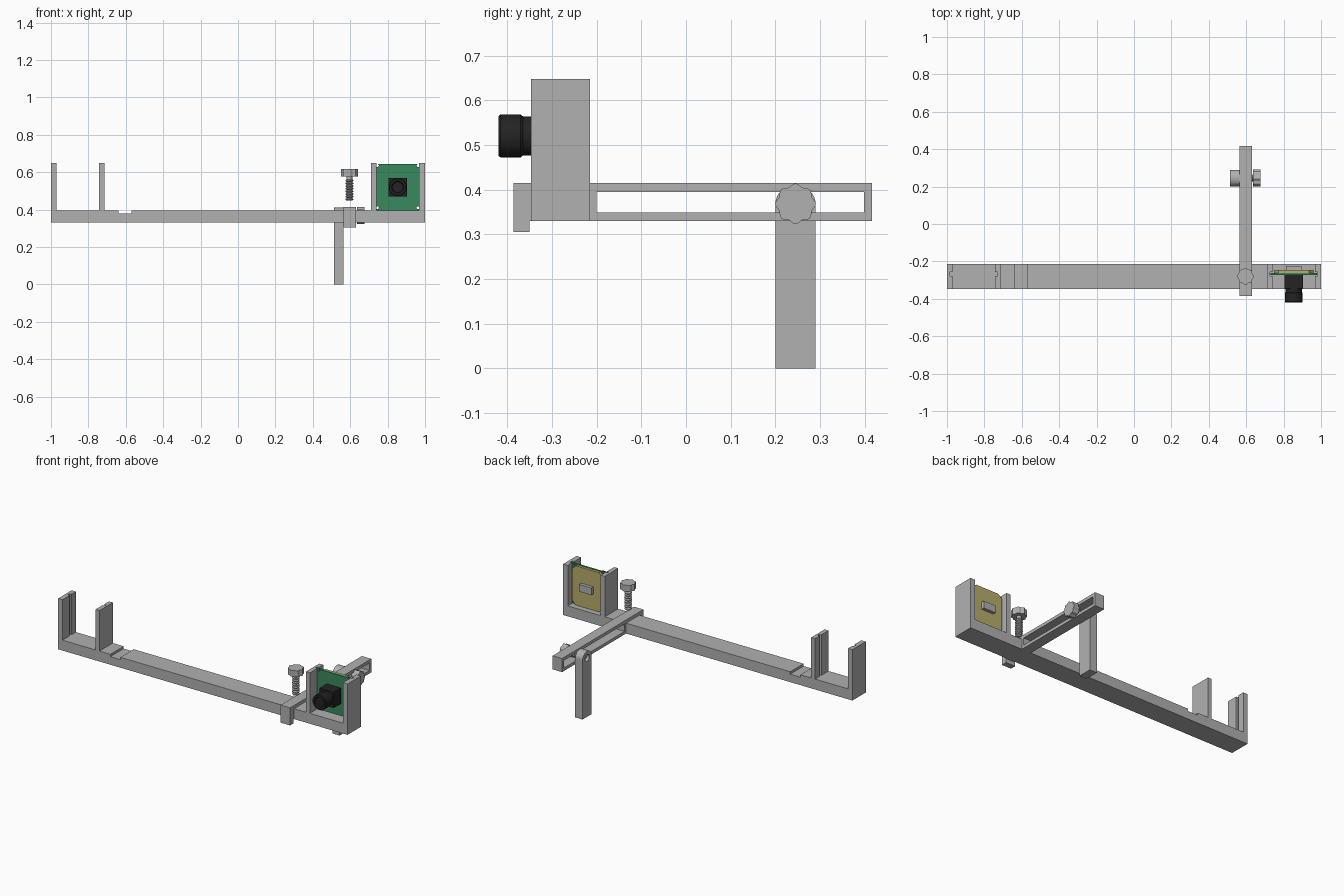
import bpy, bmesh, math
from mathutils import Vector

cube = bpy.data.objects.get("Cube")
if cube:
    bpy.data.objects.remove(cube, do_unlink=True)


def material(name, rgb):
    m = bpy.data.materials.new(name)
    m.use_nodes = True
    m.diffuse_color = (*rgb, 1)
    m.node_tree.nodes["Principled BSDF"].inputs["Base Color"].default_value = (*rgb, 1)
    return m


GREY = material("grey_plastic", (0.44, 0.44, 0.44))
GREEN = material("board_green", (0.04, 0.25, 0.11))
KHAKI = material("board_khaki", (0.48, 0.42, 0.15))
BLACK = material("lens_black", (0.017, 0.017, 0.017))


def finish(name, bm, mat):
    bmesh.ops.recalc_face_normals(bm, faces=bm.faces)
    me = bpy.data.meshes.new(name)
    bm.to_mesh(me)
    bm.free()
    me.materials.append(mat)
    ob = bpy.data.objects.new(name, me)
    bpy.context.collection.objects.link(ob)
    return ob


def place(axis, u, v, w):
    """Point (u, v) in the plane across an axis, at w along it."""
    return {"x": (w, u, v), "y": (u, w, v), "z": (u, v, w)}[axis]


def prism(name, pts, axis, lo, hi, mat=GREY):
    bm = bmesh.new()
    face = bm.faces.new([bm.verts.new(place(axis, u, v, lo)) for u, v in pts])
    new = bmesh.ops.extrude_face_region(bm, geom=[face])["geom"]
    shift = Vector(place(axis, 0, 0, hi - lo))
    bmesh.ops.translate(bm, vec=shift, verts=[g for g in new if isinstance(g, bmesh.types.BMVert)])
    if len(bm.faces) == len(pts) + 1:
        bm.faces.new([v for v in bm.verts][:len(pts)])
    return finish(name, bm, mat)


def rect(u0, u1, v0, v1, cut=0):
    if not cut:
        return [(u0, v0), (u1, v0), (u1, v1), (u0, v1)]
    return [(u0 + cut, v0), (u1 - cut, v0), (u1, v0 + cut), (u1, v1 - cut),
            (u1 - cut, v1), (u0 + cut, v1), (u0, v1 - cut), (u0, v0 + cut)]


def ring(cu, cv, radius, n=32, wave=0, lobes=8):
    out = []
    for i in range(n):
        a = math.tau * i / n
        r = radius + wave * math.cos(lobes * a)
        out.append((cu + r * math.cos(a), cv + r * math.sin(a)))
    return out


def lathe(name, profile, axis, cu, cv, mat=GREY, n=32):
    """Turn (radius, position) pairs round a line parallel to an axis."""
    bm = bmesh.new()
    rings = [[bm.verts.new(place(axis, u, v, w)) for u, v in ring(cu, cv, r, n)] for r, w in profile]
    for a, b in zip(rings, rings[1:]):
        for i in range(n):
            j = (i + 1) % n
            bm.faces.new((a[i], a[j], b[j], b[i]))
    bm.faces.new(rings[0])
    bm.faces.new(rings[-1])
    ob = finish(name, bm, mat)
    bpy.ops.object.select_all(action="DESELECT")
    ob.select_set(True)
    bpy.context.view_layer.objects.active = ob
    bpy.ops.object.shade_smooth_by_angle(angle=math.radians(30))
    return ob


def cut(target, cutter):
    mod = target.modifiers.new("cut", "BOOLEAN")
    mod.operation, mod.solver, mod.object = "DIFFERENCE", "EXACT", cutter
    dg = bpy.context.evaluated_depsgraph_get()
    me = bpy.data.meshes.new_from_object(target.evaluated_get(dg))
    target.modifiers.remove(mod)
    target.data = me
    bpy.data.objects.remove(cutter, do_unlink=True)


def thread(root, crest, start, end, turns):
    """Sawtooth profile of a threaded shank."""
    step = (end - start) / turns
    out = [(root, start)]
    for i in range(turns):
        out += [(crest, start + step * (i + 0.35)), (crest, start + step * (i + 0.65)),
                (root, start + step * (i + 1))]
    return out


# Long rail with a shallow cross notch
Y0, Y1 = -0.347, -0.215
BASE, TOP = 0.33, 0.395
prism("rail", [(-1, BASE), (1, BASE), (1, TOP), (-0.57, TOP), (-0.57, 0.38),
               (-0.64, 0.38), (-0.64, TOP), (-1, TOP)], "y", Y0, Y1)


# Grooved uprights: two facing pairs
def upright(name, outer, inner):
    g = inner + (0.013 if outer > inner else -0.013)
    prism(name, [(outer, Y0), (inner, Y0), (inner, -0.277), (g, -0.277), (g, -0.257),
                 (inner, -0.257), (inner, Y1), (outer, Y1)], "z", TOP, 0.648)


upright("right_outer_upright", -1, -0.97)
upright("right_inner_upright", -0.715, -0.742)
upright("left_inner_upright", 0.712, 0.74)
upright("left_outer_upright", 1, 0.968)

# Slotted cross arm with a hooked front lip
arm = prism("slotted_arm", [(-0.386, 0.305), (-0.35, 0.305), (-0.35, BASE), (0.416, BASE),
                            (0.416, 0.415), (-0.386, 0.415)], "x", 0.565, 0.63)
cut(arm, prism("slot_cutter", rect(-0.2, 0.398, 0.349, 0.395), "x", 0.5, 0.7))

# Support leg with a rounded, drilled head
PY, PZ = 0.245, 0.368
head = [(PY + 0.045 * math.cos(math.pi * i / 16), PZ + 0.042 * math.sin(math.pi * i / 16)) for i in range(17)]
leg = prism("support_leg", [(0.2, 0), (0.29, 0)] + head, "x", 0.512, 0.563)
cut(leg, prism("bolt_hole_cutter", ring(PY, PZ, 0.021), "x", 0.45, 0.6))

# Clamping bolts with lobed knobs
prism("leg_knob", ring(PY, PZ, 0.0425, 64, 0.003), "x", 0.637, 0.676)
lathe("leg_bolt", thread(0.015, 0.02, 0.525, 0.637, 7), "x", PY, PZ, n=24)
prism("rail_knob", ring(0.596, -0.28, 0.0425, 64, 0.003), "z", 0.578, 0.617)
lathe("rail_bolt", thread(0.015, 0.021, 0.448, 0.562, 8) + [(0.015, 0.578)], "z", 0.596, -0.28, n=24)

# Camera board with corner holes, and its backing plate
board = prism("camera_board", rect(0.729, 0.979, 0.396, 0.645), "y", -0.273, -0.261, GREEN)
for x in (0.745, 0.963):
    for z in (0.41, 0.636):
        cut(board, prism("corner_hole_cutter", ring(x, z, 0.008, 16), "y", -0.3, -0.2))
prism("backing_plate", rect(0.748, 0.96, 0.398, 0.643, 0.025), "y", -0.261, -0.245, KHAKI)
prism("rear_connector", rect(0.812, 0.896, 0.5, 0.545), "y", -0.245, -0.225)

# Lens housing and barrel
LX, LZ = 0.854, 0.52
prism("lens_housing", rect(LX - 0.049, LX + 0.049, LZ - 0.049, LZ + 0.049), "y", -0.345, -0.273, BLACK)
lathe("lens_barrel", [(0.044, -0.34), (0.044, -0.365), (0.048, -0.37), (0.048, -0.415), (0.045, -0.419),
                      (0.033, -0.419), (0.028, -0.412)], "y", LX, LZ, BLACK)
